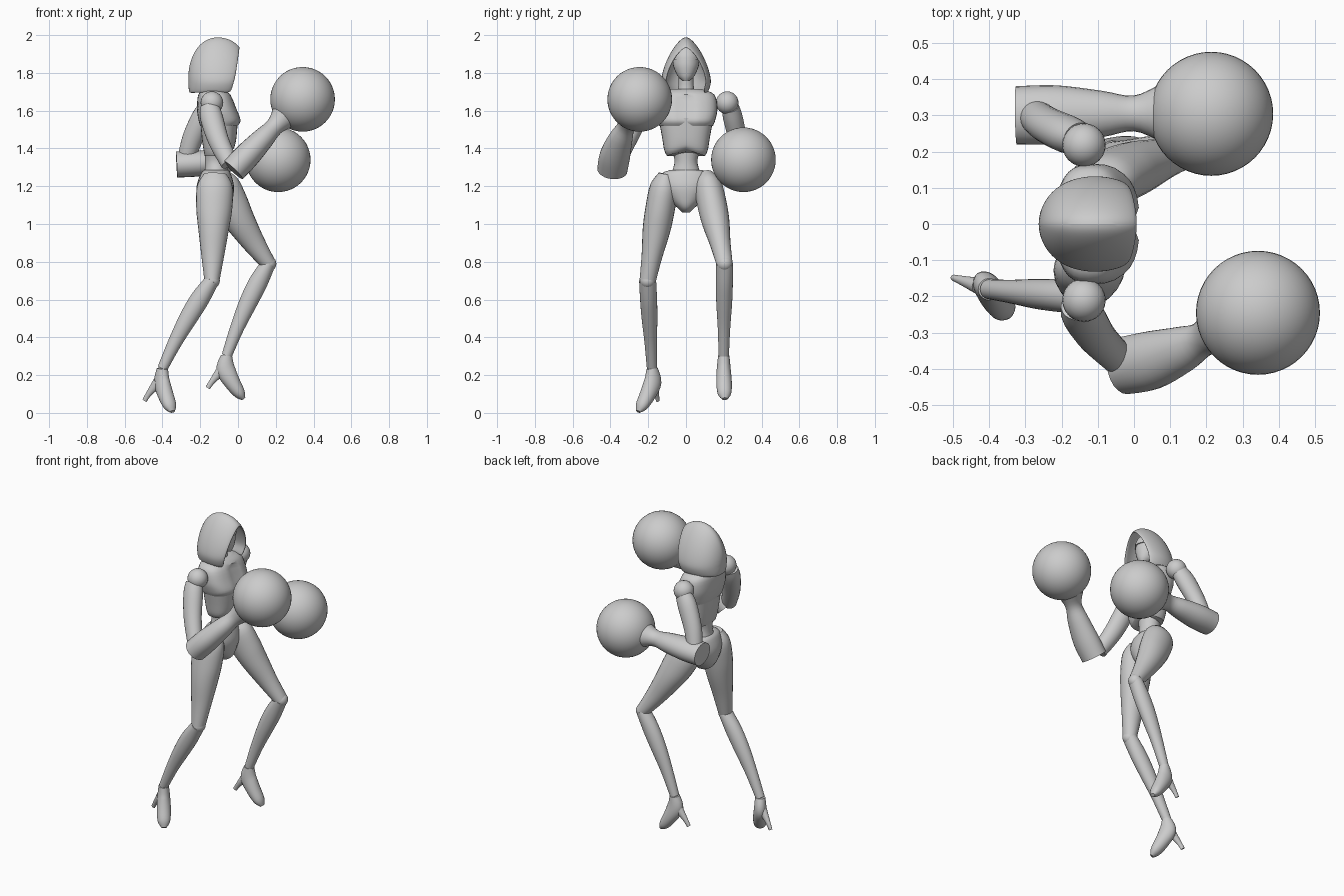
import bpy, bmesh, math
from mathutils import Vector

cube = bpy.data.objects.get("Cube")
if cube:
    bpy.data.objects.remove(cube)

SHADE = (0.6, 0.6, 0.6, 1)
grey = bpy.data.materials.new("plain_grey")
grey.use_nodes = True
grey.diffuse_color = SHADE
grey.node_tree.nodes["Principled BSDF"].inputs["Base Color"].default_value = SHADE


def finish(name, bm, angle=40):
    bmesh.ops.recalc_face_normals(bm, faces=bm.faces)
    mesh = bpy.data.meshes.new(name)
    bm.to_mesh(mesh)
    bm.free()
    mesh.materials.append(grey)
    ob = bpy.data.objects.new(name, mesh)
    bpy.context.collection.objects.link(ob)
    bpy.ops.object.select_all(action='DESELECT')
    ob.select_set(True)
    bpy.context.view_layer.objects.active = ob
    bpy.ops.object.shade_smooth_by_angle(angle=math.radians(angle))
    return ob


def spline(rings, steps=4):
    """Catmull-Rom interpolation of ring tuples."""
    out = []
    for i in range(len(rings) - 1):
        p0, p1 = rings[max(i - 1, 0)], rings[i]
        p2, p3 = rings[i + 1], rings[min(i + 2, len(rings) - 1)]
        for s in range(steps):
            t = s / steps
            out.append([b + 0.5 * t * (c - a + t * (2 * a - 5 * b + 4 * c - d + t * (3 * b - a - 3 * c + d)))
                        for a, b, c, d in zip(p0, p1, p2, p3)])
    return out + [list(rings[-1])]


def loft(name, rings, sides=24, level=False, power=1.0, shape=None, lateral=(0, 1, 0)):
    """Closed skin over rings of x, y, z, half width, half depth."""
    rings = spline(rings)
    pts = [Vector(r[:3]) for r in rings]
    bm = bmesh.new()
    loops = []
    for i, (*_, width, depth) in enumerate(rings):
        t = (pts[min(i + 1, len(pts) - 1)] - pts[max(i - 1, 0)]).normalized()
        if level:
            t = Vector((0, 0, 1))
        u = Vector(lateral)
        u = (u - t * t.dot(u)).normalized()
        v = t.cross(u)
        loop = []
        for k in range(sides):
            a = math.tau * k / sides
            c, s = (math.copysign(abs(q) ** power, q) for q in (math.cos(a), math.sin(a)))
            loop.append(bm.verts.new(pts[i] + u * c * width + v * s * depth))
        loops.append(loop)
    for lo, hi in zip(loops, loops[1:]):
        for k in range(sides):
            n = (k + 1) % sides
            bm.faces.new((lo[k], lo[n], hi[n], hi[k]))
    bm.faces.new(loops[0])
    bm.faces.new(loops[-1])
    if shape:
        for vert in bm.verts:
            shape(vert.co)
    return finish(name, bm)


def stack(name, rows, **options):
    """Upright body part from rows of height, x centre, half width, half depth."""
    loft(name, [(x, 0, z, w, d) for z, x, w, d in rows], level=True, **options)


def limb(name, start, end, radii, bow=(0, 0, 0)):
    """Bowed limb segment with radii given along its length."""
    a, b, bend = Vector(start), Vector(end), Vector(bow)
    loft(name, [(*(a.lerp(b, t) + bend * 4 * t * (1 - t)), w, d) for t, w, d in radii])


def foot_part(name, ankle, degrees, rows):
    """Shoe piece from rows of forward reach, drop, half width, half depth."""
    turn = math.radians(degrees)
    forward = Vector((math.cos(turn), math.sin(turn), 0))
    down = Vector((0, 0, -1))
    loft(name, [(*(Vector(ankle) + forward * f + down * z), w, d) for f, z, w, d in rows],
         lateral=down.cross(forward))


def ball(name, centre, radius, segments=24):
    bm = bmesh.new()
    bmesh.ops.create_uvsphere(bm, u_segments=segments, v_segments=segments // 2, radius=radius)
    bmesh.ops.translate(bm, verts=bm.verts, vec=centre)
    finish(name, bm)


# Torso: overhanging chest, arched rib cage, waist and pelvis
def part_chest(co):
    if co.x > -.08 and co.z < 1.67:
        co.x -= .018 * max(0, 1 - abs(co.y) / .035)


def arch_ribs(co):
    if co.z < 1.45 and co.x > -.1:
        co.z += .4 * max(0, 1 - abs(co.y) * 10) * (1.45 - co.z)


stack("chest", [(1.715, -.13, .08, .05), (1.685, -.125, .15, .085), (1.61, -.112, .166, .105),
                (1.55, -.097, .155, .112), (1.52, -.1, .143, .1)], sides=32, power=.75, shape=part_chest)
stack("rib_cage", [(1.56, -.1, .145, .1), (1.46, -.1, .127, .092),
                   (1.39, -.1, .115, .082), (1.36, -.105, .1, .07)], sides=32, power=.8, shape=arch_ribs)
stack("waist", [(1.42, -.115, .085, .065), (1.34, -.116, .061, .059),
                (1.29, -.116, .07, .06), (1.24, -.12, .09, .07)])
stack("pelvis", [(1.285, -.115, .085, .065), (1.265, -.118, .13, .08), (1.2, -.12, .135, .099),
                 (1.13, -.12, .09, .092), (1.085, -.115, .045, .07), (1.06, -.115, .02, .035)])

# Head inside the hood
stack("neck", [(1.66, -.125, .06, .055), (1.72, -.125, .042, .042), (1.8, -.12, .04, .04)])
stack("face", [(1.76, -.075, .02, .025), (1.785, -.09, .045, .052),
               (1.835, -.105, .067, .075), (1.875, -.115, .07, .082)])
stack("brow_cap", [(1.868, -.115, .075, .09), (1.9, -.12, .072, .087),
                   (1.945, -.125, .045, .06), (1.96, -.125, .01, .01)])

# Hood: pointed arches swept from the face opening to the back
profile = [(0, 1), (.28, .88), (.58, .64), (.85, .3), (1, -.1), (.98, -.5), (.86, -1)]
outline = [(-y, v) for y, v in reversed(profile[1:])] + profile
arches = [(.015, .112, .165), (-.04, .13, .212), (-.12, .137, .226),
          (-.19, .121, .198), (-.24, .08, .13), (-.264, .025, .04)]
bm = bmesh.new()
rows = []
for i, (x, width, rise) in enumerate(arches):
    sweep = max(0, .025 - .0125 * i)
    rows.append([bm.verts.new((x - sweep * (1 - v), width * y, 1.777 + v * (rise if v > 0 else .085)))
                 for y, v in outline])
for a, b in zip(rows, rows[1:]):
    for k in range(len(a) - 1):
        bm.faces.new((a[k], a[k + 1], b[k + 1], b[k]))
bm.faces.new(rows[-1])
hood = finish("hood", bm, 60)
shell = hood.modifiers.new("thickness", 'SOLIDIFY')
shell.thickness = .014
shell.offset = -1
smooth = hood.modifiers.new("smooth", 'SUBSURF')
smooth.levels = smooth.render_levels = 2

# Shared limb profiles: position along the limb, half width, half depth
UPPER_ARM = [(0, .045, .052), (.2, .052, .06), (.6, .049, .055), (1, .045, .046)]
FOREARM = [(0, .08, .069), (.28, .081, .069), (.6, .064, .058), (.82, .049, .048), (1, .078, .072)]
THIGH = [(0, .04, .06), (.12, .073, .095), (.33, .078, .095), (.53, .073, .08), (.77, .055, .06), (1, .043, .04)]
SHIN = [(0, .045, .038), (.2, .045, .05), (.42, .042, .048), (.7, .033, .037), (1, .027, .027)]
SHOE = [(0, 0, .03, .03), (-.005, .07, .037, .05), (.028, .138, .041, .043),
        (.068, .198, .036, .031), (.09, .228, .015, .011)]
HEEL = [(-.025, .075, .024, .03), (-.073, .13, .014, .016), (-.1, .17, .009, .013)]


def arm(side, shoulder, armpit, elbow, cuff, wrist, glove, bow):
    ball(side + "_shoulder", shoulder, .06)
    limb(side + "_upper_arm", armpit, elbow, UPPER_ARM, (-.016, 0, 0))
    limb(side + "_forearm", cuff, wrist, FOREARM, (0, bow, 0))
    ball(side + "_glove", glove, .171, 48)


def leg(side, hip, knee, ankle, thigh_bow, toe_turn, heel_turn):
    limb(side + "_thigh", hip, knee, THIGH, (thigh_bow, 0, 0))
    ball(side + "_knee", knee, .042)
    limb(side + "_shin", knee, ankle, SHIN, (-.014, 0, 0))
    foot_part(side + "_shoe", ankle, toe_turn, SHOE)
    foot_part(side + "_heel", ankle, heel_turn, HEEL)


arm("right", shoulder=(-.138, -.21, 1.642), armpit=(-.15, -.225, 1.62), elbow=(-.045, -.37, 1.32),
    cuff=(-.025, -.39, 1.285), wrist=(.24, -.287, 1.565), glove=(.342, -.245, 1.66), bow=-.018)
arm("left", shoulder=(-.138, .218, 1.642), armpit=(-.15, .235, 1.62), elbow=(-.275, .3, 1.34),
    cuff=(-.325, .3, 1.315), wrist=(.07, .306, 1.335), glove=(.213, .304, 1.34), bow=0)
leg("right", hip=(-.12, -.105, 1.265), knee=(-.138, -.203, .7), ankle=(-.4, -.18, .235),
    thigh_bow=0, toe_turn=-54, heel_turn=-18)
leg("left", hip=(-.115, .105, 1.26), knee=(.161, .204, .79), ankle=(-.06, .2, .302),
    thigh_bow=-.018, toe_turn=3, heel_turn=0)
